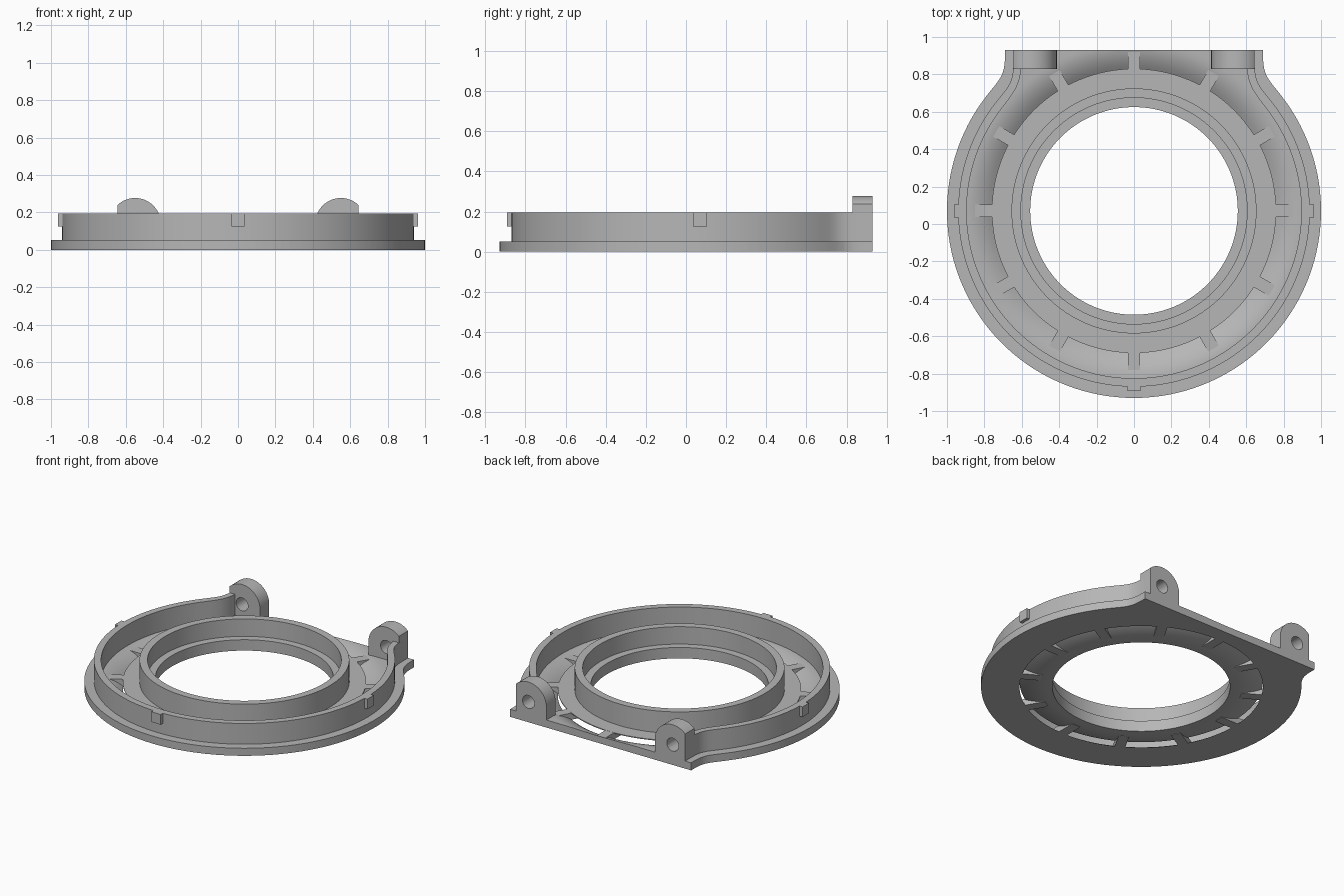
import bpy, bmesh, math
from mathutils import Matrix, Vector

CY = 0.07                       # ring centre in y
BACK = 0.93                     # straight back edge
PLATE, TOP = 0.052, 0.195       # plate and wall heights
SEG = 128

if "Cube" in bpy.data.objects:
    bpy.data.objects.remove(bpy.data.objects["Cube"], do_unlink=True)

grey = bpy.data.materials.new("plain_grey")
grey.use_nodes = True
colour = (0.47, 0.47, 0.47, 1)
grey.diffuse_color = colour
grey.node_tree.nodes["Principled BSDF"].inputs["Base Color"].default_value = colour


def finish(name, bm, smooth=True):
    bmesh.ops.recalc_face_normals(bm, faces=bm.faces)
    mesh = bpy.data.meshes.new(name)
    bm.to_mesh(mesh)
    bm.free()
    mesh.materials.append(grey)
    ob = bpy.data.objects.new(name, mesh)
    bpy.context.collection.objects.link(ob)
    if smooth:
        shade(ob)
    return ob


def select(ob):
    bpy.ops.object.select_all(action='DESELECT')
    ob.select_set(True)
    bpy.context.view_layer.objects.active = ob


def shade(ob):
    select(ob)
    bpy.ops.object.shade_smooth_by_angle(angle=math.radians(25))


def boolean(ob, cutter, operation):
    mod = ob.modifiers.new("cut", 'BOOLEAN')
    mod.operation, mod.object, mod.solver = operation, cutter, 'EXACT'
    select(ob)
    bpy.ops.object.modifier_apply(modifier=mod.name)
    bpy.data.objects.remove(cutter, do_unlink=True)
    shade(ob)


def revolve(name, profile):
    """Closed (radius, z) profile turned around the ring centre."""
    bm = bmesh.new()
    rings = [[bm.verts.new((r * math.cos(a), CY + r * math.sin(a), z)) for r, z in profile]
             for a in (math.tau * i / SEG for i in range(SEG))]
    n = len(profile)
    for i in range(SEG):
        a, b = rings[i], rings[(i + 1) % SEG]
        for j in range(n):
            k = (j + 1) % n
            bm.faces.new((a[j], a[k], b[k], b[j]))
    return finish(name, bm)


def prism(name, points, offset, smooth=True):
    """Extrudes a closed 3D polygon by an offset."""
    bm = bmesh.new()
    face = bm.faces.new([bm.verts.new(p) for p in points])
    out = bmesh.ops.extrude_face_region(bm, geom=[face])
    bmesh.ops.translate(bm, vec=offset,
                        verts=[v for v in out["geom"] if isinstance(v, bmesh.types.BMVert)])
    return finish(name, bm, smooth)


def arc(r0, r1, height, at_bottom):
    """Shallow curve, level at the bottom start or at the top end."""
    pts = []
    for i in range(9):
        t = i / 8
        z = t * t if at_bottom else 1 - (1 - t) ** 2
        pts.append((r0 + (r1 - r0) * t, height * z))
    return pts


def outline(r, x_end, y_end):
    """Open path: round at the front, flaring into two straight shoulders at the back."""
    a0 = math.radians(38)
    p0 = Vector((r * math.cos(a0), CY + r * math.sin(a0)))
    p3 = Vector((x_end, y_end))
    p1 = p0 + Vector((-math.sin(a0), math.cos(a0))) * 0.11
    p2 = p3 - Vector((0, 0.11))
    side = []
    for i in range(12):
        t = 1 - i / 12
        s = 1 - t
        side.append(p0 * s**3 + p1 * 3 * s * s * t + p2 * 3 * s * t * t + p3 * t**3)
    steps = 96
    sweep = math.pi + 2 * a0
    front = [Vector((r * math.cos(a0 - sweep * i / steps),
                     CY + r * math.sin(a0 - sweep * i / steps))) for i in range(steps + 1)]
    return side + front + [Vector((-p.x, p.y)) for p in reversed(side)]


# Base plate: rounded inner lip, trimmed to the outer outline
plate = revolve("base_plate", arc(0.76, 0.9, PLATE, False) + [(1.4, PLATE), (1.4, 0)])
path = [Vector((0.69, BACK))] + outline(1.0, 0.69, 0.9) + [Vector((-0.69, BACK))]
trim = prism("plate_trim", [(p.x, p.y, -0.2) for p in path], (0, 0, 0.5), False)
trim.hide_render = True
boolean(plate, trim, 'INTERSECT')

# Outer wall, open at the back
outer = outline(0.94, 0.645, 0.86)
inner = outline(0.895, 0.603, 0.86)
prism("outer_wall", [(p.x, p.y, PLATE - 0.005) for p in outer + inner[::-1]],
      (0, 0, TOP - PLATE + 0.005))

# Inner collar with its seat ledge and thin outer flange
revolve("inner_collar", [(0.555, 0)] + arc(0.59, 0.76, 0.04, True) +
        [(0.76, 0.046), (0.655, 0.046), (0.655, TOP), (0.605, TOP),
         (0.605, 0.075), (0.555, 0.075)])


def radial_box(name, angle, r0, r1, width, z0, z1):
    bm = bmesh.new()
    bmesh.ops.create_cube(bm, size=1)
    bmesh.ops.scale(bm, vec=(r1 - r0, width, z1 - z0), verts=bm.verts)
    bmesh.ops.translate(bm, vec=((r0 + r1) / 2, 0, (z0 + z1) / 2), verts=bm.verts)
    bmesh.ops.transform(bm, verts=bm.verts,
                        matrix=Matrix.Translation((0, CY, 0)) @ Matrix.Rotation(angle, 4, 'Z'))
    return finish(name, bm, False)


# Twelve ribs bridging the vent gap
for i in range(12):
    radial_box(f"vent_rib_{i + 1}", math.tau * i / 12, 0.63, 0.855, 0.066, 0, 0.0455)

# Three snap tabs outside the wall
for label, degrees in (("left", 0), ("right", 180), ("front", 270)):
    radial_box(f"snap_tab_{label}", math.radians(degrees), 0.92, 0.962, 0.07, 0.125, TOP)

# Two hinge lugs with pin holes
LX, LZ, LR, SIDE = 0.55, 0.14, 0.137, 0.645
for label, s in (("left", 1), ("right", -1)):
    start = math.acos((SIDE - LX) / LR)
    curve = [start + (math.pi - start) * i / 32 for i in range(33)]
    pts = [(SIDE, PLATE - 0.01)] + [(LX + LR * math.cos(a), LZ + LR * math.sin(a)) for a in curve]
    pts.append((LX - LR, PLATE - 0.01))
    lug = prism(f"hinge_lug_{label}", [(s * x, BACK - 0.1, z) for x, z in pts], (0, 0.1, 0))
    ring = [math.tau * i / 32 for i in range(32)]
    pin = prism("pin_cutter", [(s * LX + 0.045 * math.cos(a), BACK - 0.3, LZ + 0.045 * math.sin(a))
                               for a in ring], (0, 0.5, 0), False)
    pin.hide_render = True
    boolean(lug, pin, 'DIFFERENCE')
